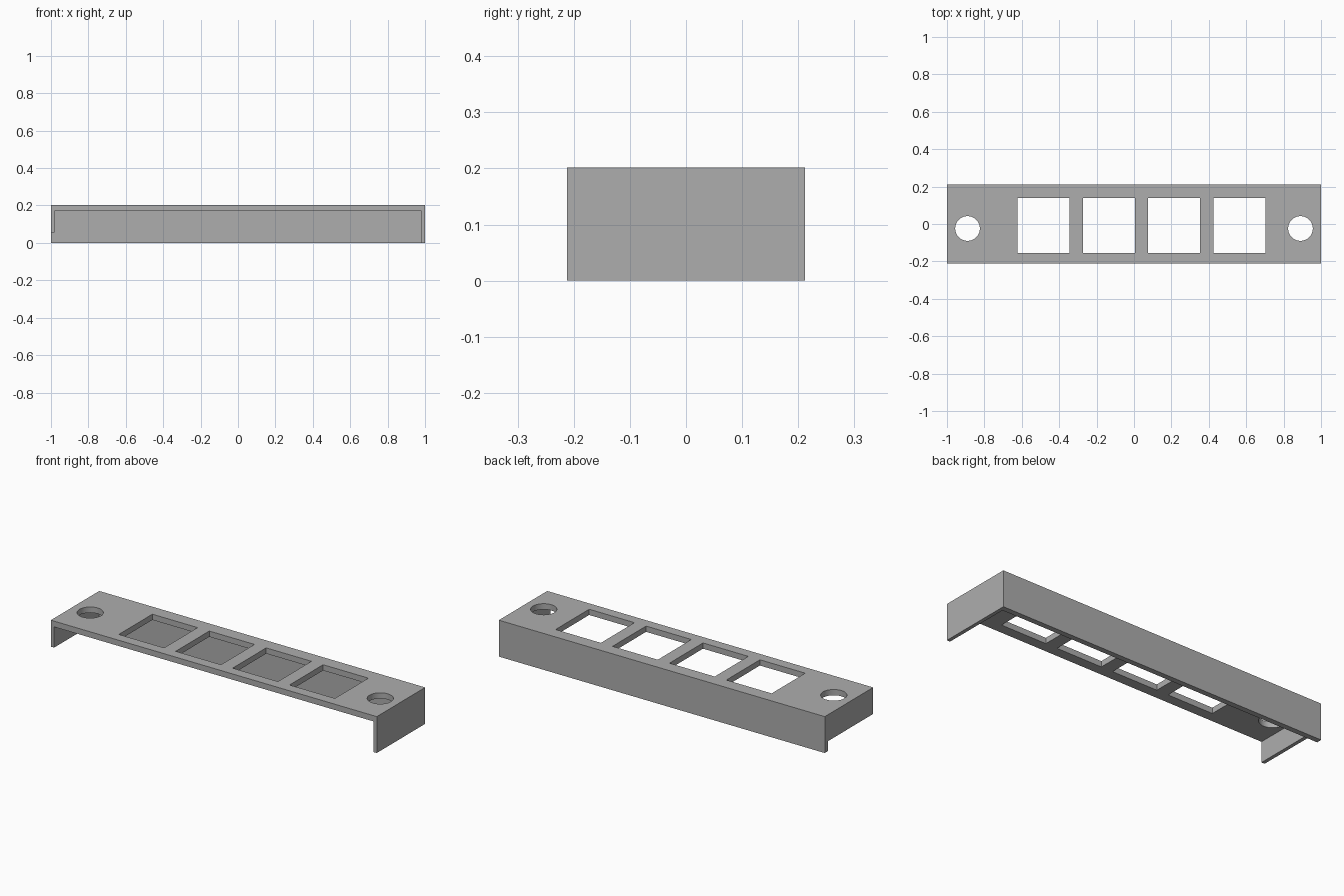
import bpy
import math

cube = bpy.data.objects.get("Cube")
if cube:
    bpy.data.objects.remove(cube, do_unlink=True)

GREY = (0.42, 0.42, 0.42, 1)
mat = bpy.data.materials.new("plain grey")
mat.use_nodes = True
mat.diffuse_color = GREY
mat.node_tree.nodes["Principled BSDF"].inputs["Base Color"].default_value = GREY


def box(name, x, y, z):
    """Box spanning the given (min, max) ranges."""
    bpy.ops.mesh.primitive_cube_add(size=1, location=[sum(r) / 2 for r in (x, y, z)])
    ob = bpy.context.object
    ob.name = name
    ob.scale = [r[1] - r[0] for r in (x, y, z)]
    bpy.ops.object.transform_apply(location=True, rotation=False, scale=True)
    return ob


def cut(target, cutter):
    """Subtract the cutter from the target, then drop the cutter."""
    cutter.hide_render = True
    mod = target.modifiers.new("cut", "BOOLEAN")
    mod.operation = "DIFFERENCE"
    mod.solver = "EXACT"
    mod.object = cutter
    bpy.context.view_layer.objects.active = target
    bpy.ops.object.modifier_apply(modifier=mod.name)
    bpy.data.objects.remove(cutter, do_unlink=True)


HALF_DEPTH, HEIGHT = 0.212, 0.202
END_WALL, BACK_WALL, PLATE = 0.02, 0.03, 0.032
inner_y = HALF_DEPTH - BACK_WALL

# Outer block of the bracket
bracket = box("port_panel_bracket", (-1, 1), (-HALF_DEPTH, HALF_DEPTH), (0, HEIGHT))
bracket.data.materials.append(mat)

# Hollow, open at the front and below
cut(bracket, box("cavity", (END_WALL - 1, 1 - END_WALL), (-0.4, inner_y),
                 (-0.1, HEIGHT - PLATE)))

# One end wall is shorter than the other
cut(bracket, box("short_end", (-1.1, -0.95), (-0.4, inner_y), (-0.1, 0.055)))

# Row of four square port openings
for i in range(4):
    x = -0.623 + i * 0.3493
    cut(bracket, box("port_opening", (x, x + 0.278), (-0.155, 0.139), (0.1, 0.3)))

# Round mounting holes
for side in (-1, 1):
    bpy.ops.mesh.primitive_cylinder_add(vertices=64, radius=0.066, depth=0.2,
                                        location=(side * 0.89, -0.024, 0.2))
    cut(bracket, bpy.context.object)

bpy.ops.object.select_all(action="DESELECT")
bracket.select_set(True)
bpy.context.view_layer.objects.active = bracket
bpy.ops.object.shade_smooth_by_angle(angle=math.radians(30))
